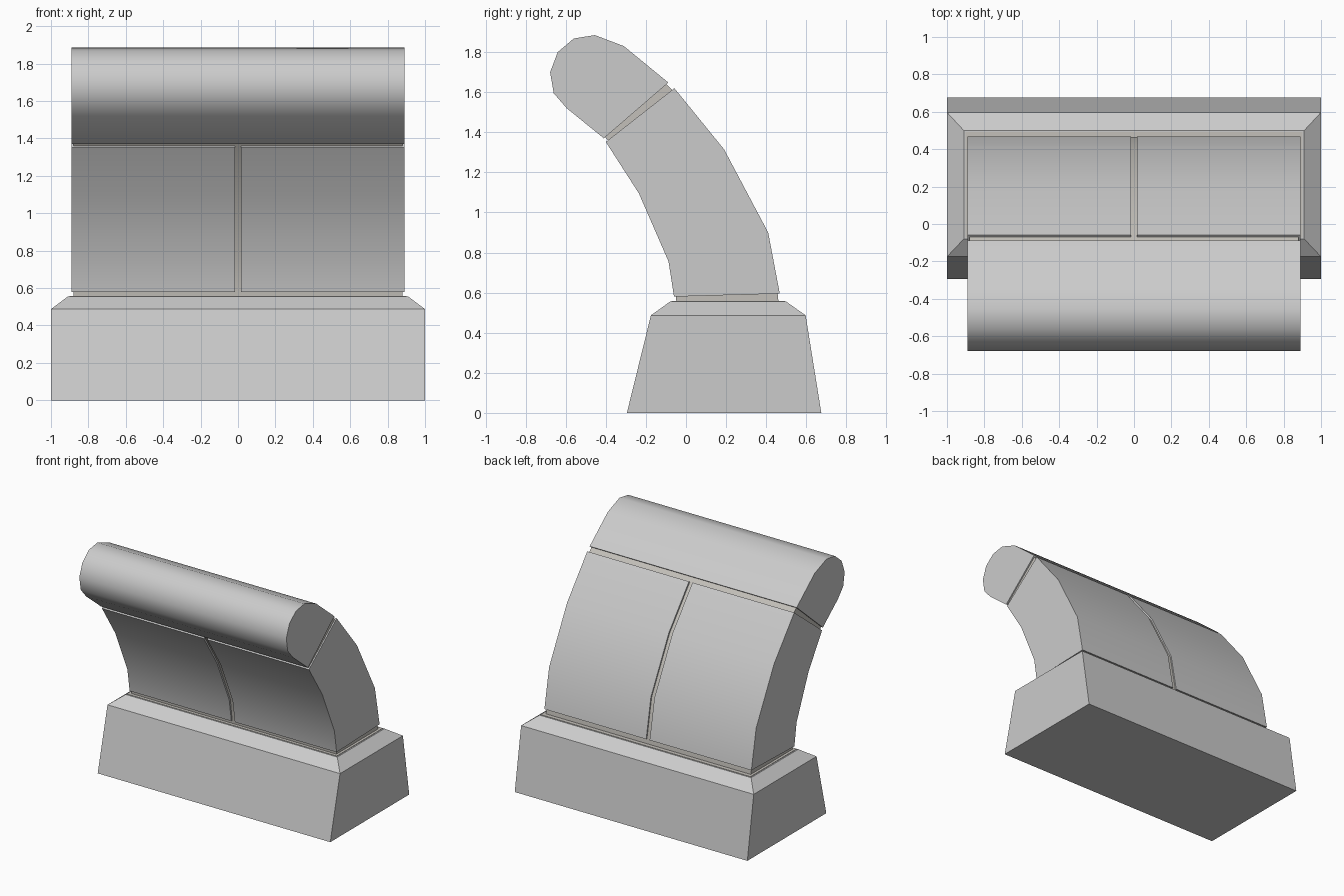
import bpy, bmesh, math

if "Cube" in bpy.data.objects:
    bpy.data.objects.remove(bpy.data.objects["Cube"])

mortar = bpy.data.materials.new("joint_grey")
mortar.diffuse_color = (0.55, 0.53, 0.49, 1)
mortar.use_nodes = True
mortar.node_tree.nodes["Principled BSDF"].inputs["Base Color"].default_value = mortar.diffuse_color


def finish(name, bm, smooth=None, mat=None):
    bmesh.ops.recalc_face_normals(bm, faces=bm.faces)
    me = bpy.data.meshes.new(name)
    bm.to_mesh(me)
    bm.free()
    ob = bpy.data.objects.new(name, me)
    bpy.context.collection.objects.link(ob)
    if mat:
        me.materials.append(mat)
    if smooth:
        bpy.ops.object.select_all(action='DESELECT')
        ob.select_set(True)
        bpy.context.view_layer.objects.active = ob
        bpy.ops.object.shade_smooth_by_angle(angle=math.radians(smooth))
    return ob


def extrude_profile(name, pts, x0, x1, smooth=None, mat=None):
    """Closed (y, z) profile swept from x0 to x1."""
    bm = bmesh.new()
    face = bm.faces.new([bm.verts.new((x0, y, z)) for y, z in pts])
    new = bmesh.ops.extrude_face_region(bm, geom=[face])["geom"]
    bmesh.ops.translate(bm, vec=(x1 - x0, 0, 0),
                        verts=[v for v in new if isinstance(v, bmesh.types.BMVert)])
    return finish(name, bm, smooth, mat)


def stacked_block(name, rings, mat=None):
    """Block through rectangles given as (half_x, y_front, y_back, z)."""
    bm = bmesh.new()
    loops = [[bm.verts.new(c) for c in ((-x, a, z), (x, a, z), (x, b, z), (-x, b, z))]
             for x, a, b, z in rings]
    for lo, hi in zip(loops, loops[1:]):
        for i in range(4):
            j = (i + 1) % 4
            bm.faces.new((lo[i], lo[j], hi[j], hi[i]))
    bm.faces.new(loops[0])
    bm.faces.new(loops[-1])
    return finish(name, bm, mat=mat)


# Plinth with battered front and back and a sloped shoulder
stacked_block("base", [(1, -0.295, 0.675, 0), (1, -0.175, 0.597, 0.487),
                       (0.91, -0.08, 0.50, 0.555)])
# Joint bed on top of the plinth
stacked_block("joint_bed", [(0.90, -0.073, 0.493, 0.55), (0.90, -0.073, 0.493, 0.558)], mortar)

# Recessed core that shows in the joints
core = [(-0.048, 0.55), (-0.05, 0.58), (-0.073, 0.757), (-0.224, 1.10), (-0.39, 1.36),
        (-0.44, 1.42), (-0.12, 1.66), (-0.07, 1.613), (0.18, 1.308), (0.40, 0.897),
        (0.457, 0.60), (0.462, 0.55)]
extrude_profile("core", core, -0.88, 0.88, 45, mortar)

# Two curved panels either side of the centre joint
panel = [(-0.06, 0.58), (-0.087, 0.755), (-0.235, 1.095), (-0.40, 1.352),
         (-0.058, 1.62), (0.19, 1.315), (0.41, 0.90), (0.468, 0.595)]
for side, s in (("left", -1), ("right", 1)):
    extrude_profile("panel_" + side, panel, s * 0.015, s * 0.89, 45)

# Rounded coping along the top
coping = [(-0.41, 1.37), (-0.595, 1.52), (-0.66, 1.595), (-0.678, 1.70), (-0.64, 1.80),
          (-0.56, 1.868), (-0.455, 1.885), (-0.31, 1.83), (-0.088, 1.648)]
extrude_profile("coping", coping, -0.89, 0.89, 45)
